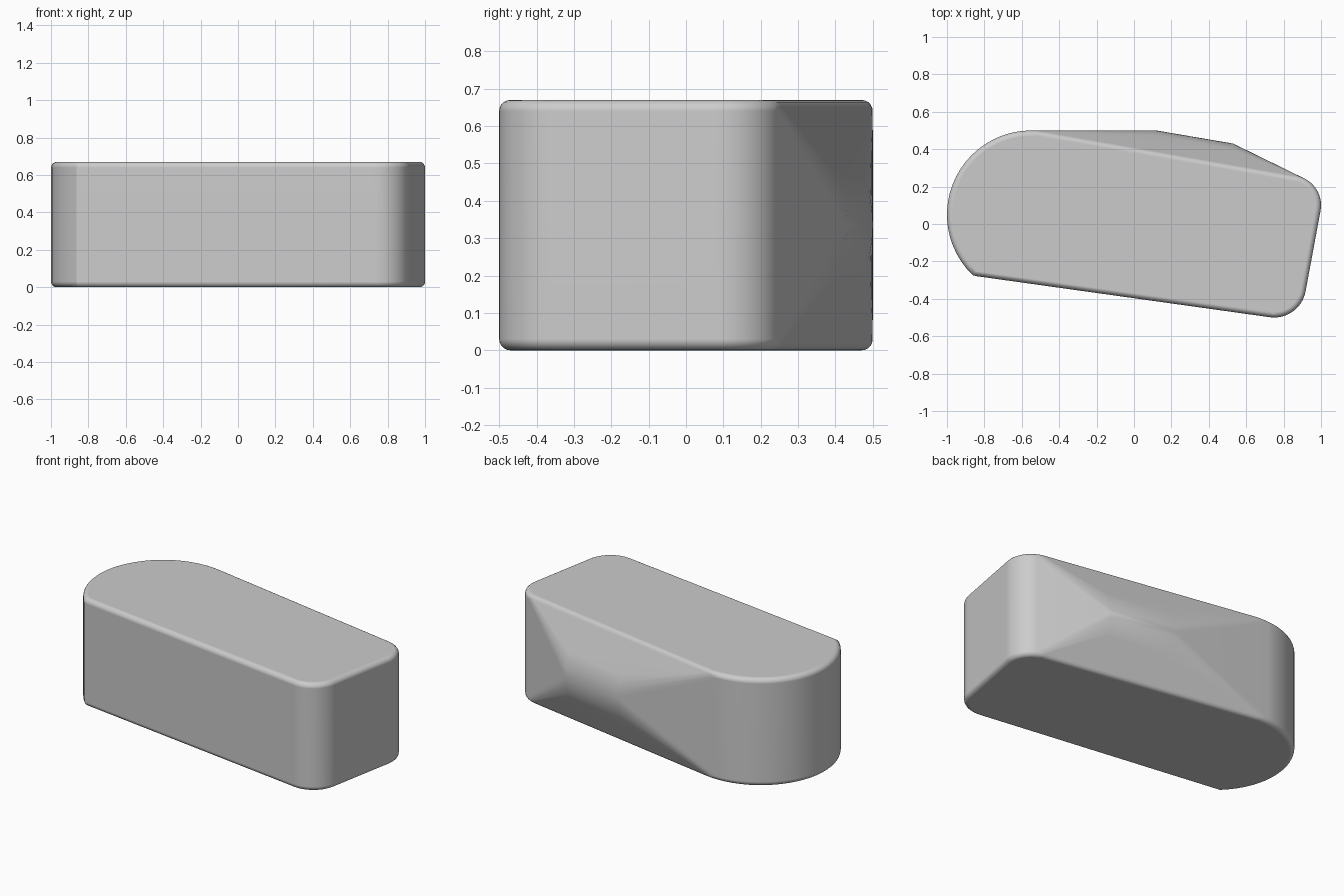
import bpy, bmesh
from math import sin, cos, radians, pi

cube = bpy.data.objects.get("Cube")
if cube:
    bpy.data.objects.remove(cube, do_unlink=True)

HEIGHT, BEVEL = 0.67, 0.03
BULGE_RADIUS = 0.335

# Rounded corners of the outline: centre x, centre y, radius, start angle, end angle
CORNERS = [(-0.55, 0.05, 0.45, 80, 226),
           (-0.83, -0.22, 0.06, 226, 262),
           (0.75, -0.33, 0.17, 262, 350),
           (0.84, 0.10, 0.16, -10, 80)]


def outline(inset):
    """Points along the outline, shrunk by the inset."""
    pts = []
    for x, y, r, a, b in CORNERS:
        steps = max(4, int((b - a) / 6))
        for i in range(steps + 1):
            t = radians(a + (b - a) * i / steps)
            pts.append((x + (r - inset) * cos(t), y + (r - inset) * sin(t)))
    return pts


bm = bmesh.new()

# Body with rounded top and bottom rims
RIM = 5
for i in range(RIM + 1):
    t = i / RIM * pi / 2
    inset, lift = BEVEL * (1 - cos(t)), BEVEL * (1 - sin(t))
    for x, y in outline(inset):
        for z in (lift, HEIGHT - lift):
            bm.verts.new((x, y, z))

# Curved bulge on the back, a strip of a cylinder joined by the hull
nx, ny = cos(radians(80)), sin(radians(80))
for x, y in ((0.12, 0.50), (0.53, 0.43)):
    for i in range(-12, 13):
        t = radians(i * 4)
        depth = BULGE_RADIUS * (1 - cos(t))
        bm.verts.new((x - nx * depth, y - ny * depth,
                      HEIGHT / 2 + BULGE_RADIUS * sin(t)))

# Wrap everything in one skin and merge its flat areas
hull = bmesh.ops.convex_hull(bm, input=bm.verts[:])
loose = {g for g in hull["geom_interior"] + hull["geom_unused"]
         if isinstance(g, bmesh.types.BMVert)}
bmesh.ops.delete(bm, geom=list(loose), context="VERTS")
bmesh.ops.dissolve_limit(bm, angle_limit=radians(0.5),
                         verts=bm.verts[:], edges=bm.edges[:])
bmesh.ops.recalc_face_normals(bm, faces=bm.faces[:])

mesh = bpy.data.meshes.new("body")
bm.to_mesh(mesh)
bm.free()
body = bpy.data.objects.new("body", mesh)
bpy.context.collection.objects.link(body)

# Plain grey
grey = bpy.data.materials.new("plain grey")
grey.use_nodes = True
colour = (0.6, 0.6, 0.6, 1)
grey.diffuse_color = colour
grey.node_tree.nodes["Principled BSDF"].inputs["Base Color"].default_value = colour
mesh.materials.append(grey)

# Smooth shading that keeps the large faces flat
bpy.ops.object.select_all(action="DESELECT")
body.select_set(True)
bpy.context.view_layer.objects.active = body
bpy.ops.object.shade_smooth_by_angle(angle=radians(30))
weighted = body.modifiers.new("weighted normals", "WEIGHTED_NORMAL")
weighted.keep_sharp = True
